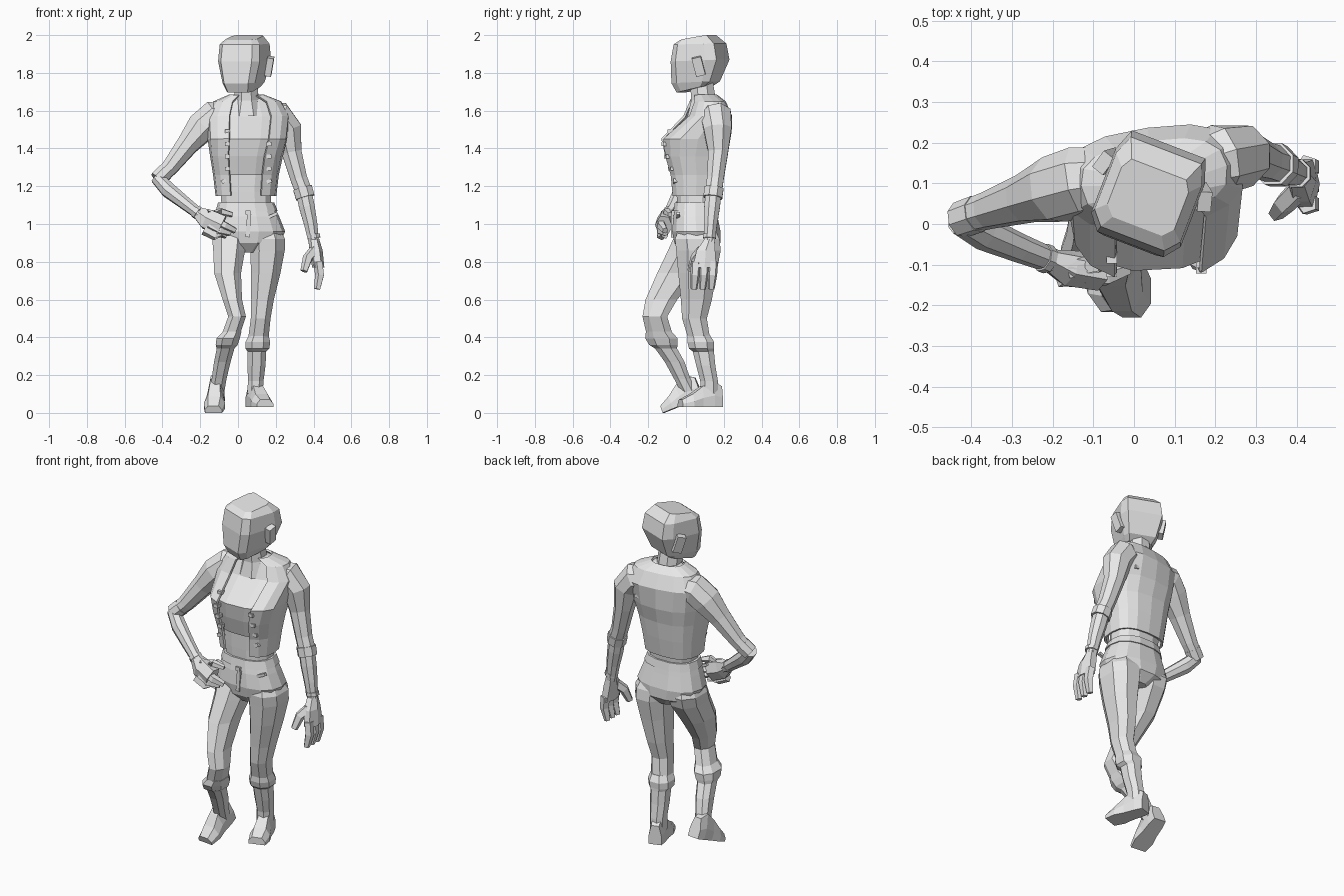
import bpy
import bmesh
from math import sin, cos, pi, radians, copysign
from mathutils import Vector, Matrix, Euler
from mathutils.bvhtree import BVHTree

default_cube = bpy.data.objects.get("Cube")
if default_cube:
    bpy.data.objects.remove(default_cube, do_unlink=True)

# Single plain grey material
GREY = (0.8, 0.8, 0.8, 1.0)
grey = bpy.data.materials.new("light_grey")
grey.diffuse_color = GREY
grey.use_nodes = True
for node in grey.node_tree.nodes:
    if node.type == "BSDF_PRINCIPLED":
        node.inputs["Base Color"].default_value = GREY


def finish(name, bm):
    """Turn a bmesh into a flat shaded object."""
    bmesh.ops.recalc_face_normals(bm, faces=bm.faces)
    mesh = bpy.data.meshes.new(name)
    bm.to_mesh(mesh)
    bm.free()
    mesh.materials.append(grey)
    obj = bpy.data.objects.new(name, mesh)
    bpy.context.collection.objects.link(obj)
    return obj


def skin(name, loops, closed=True):
    """Bridge equal point loops; closed loops are capped at both ends."""
    bm = bmesh.new()
    rows = [[bm.verts.new(point) for point in loop] for loop in loops]
    count = len(rows[0])
    for low, high in zip(rows, rows[1:]):
        for i in range(count if closed else count - 1):
            j = (i + 1) % count
            bm.faces.new((low[i], low[j], high[j], high[i]))
    if closed:
        bm.faces.new(rows[0])
        bm.faces.new(rows[-1])
    return finish(name, bm)


def rounded(value, power):
    return copysign(abs(value) ** power, value)


def loft(name, rings, sides=8, power=0.85, gap=None, grow=0.0):
    """Stack of level rings (x, y, z, half width, half depth, yaw)."""
    loops = []
    for x, y, z, wide, deep, *yaw in rings:
        turn = Matrix.Rotation(radians(yaw[0]) if yaw else 0, 3, "Z")
        if gap is None:
            angles = [(i + 0.5) * 2 * pi / sides for i in range(sides)]
        else:
            angles = [gap + (2 * pi - 2 * gap) * i / sides for i in range(sides + 1)]
        loops.append([
            Vector((x, y, z)) + turn @ Vector((
                (wide + grow) * rounded(sin(a), power),
                -(deep + grow) * rounded(cos(a), power), 0))
            for a in angles])
    return skin(name, loops, closed=gap is None)


def tube(name, path, sides=8, flat=1.0):
    """Rings of (x, y, z, radius) set square to the path they follow."""
    points = [Vector(p[:3]) for p in path]
    loops = []
    for i, point in enumerate(points):
        along = points[min(i + 1, len(points) - 1)] - points[max(i - 1, 0)]
        if along.z < 0:
            along = -along
        turn = Vector((0, 0, 1)).rotation_difference(along)
        radius = path[i][3]
        angles = [(k + 0.5) * 2 * pi / sides for k in range(sides)]
        loops.append([point + turn @ Vector((radius * cos(a), flat * radius * sin(a), 0))
                      for a in angles])
    return skin(name, loops)


def block(name, place, size, spin=(0, 0, 0)):
    bm = bmesh.new()
    bmesh.ops.create_cube(bm, size=1)
    turn = Euler([radians(s) for s in spin]).to_matrix().to_4x4()
    bm.transform(Matrix.Translation(place) @ turn @ Matrix.Diagonal((*size, 1)))
    return finish(name, bm)


def on_front(name, target, x, z, size, tilt=0):
    """Place a small block on the front surface of another part."""
    mesh = target.data
    tree = BVHTree.FromPolygons([v.co for v in mesh.vertices],
                                [p.vertices for p in mesh.polygons])
    hit, normal, _, _ = tree.ray_cast(Vector((x, -1, z)), Vector((0, 1, 0)))
    if hit:
        block(name, hit, size, (0, tilt, 0))


# Head: chamfered rings of (front z, back z, front y, back y, half width)
HEAD = Matrix.Translation((0.04, 0.078, 0)) @ Matrix.Rotation(radians(-21), 4, "Z")
head_rings = [(1.695, 1.73, -.115, .045, .075), (1.745, 1.755, -.14, .08, .092),
              (1.86, 1.87, -.137, .126, .118), (1.95, 1.955, -.122, .11, .113),
              (1.975, 2.0, -.09, .06, .088)]
loops = []
for zf, zb, front, back, wide in head_rings:
    half = [(.74, front), (1, front * .72), (1, back * .55), (.82, back)]
    outline = [(wide * w, y) for w, y in half] + [(-wide * w, y) for w, y in reversed(half)]
    loops.append([HEAD @ Vector((x, y, zf + (zb - zf) * (y - front) / (back - front)))
                  for x, y in outline])
skin("head", loops)
for label, side in (("left", 1), ("right", -1)):
    block(label + "_ear", HEAD @ Vector((side * .122, .035, 1.835)), (.034, .05, .10),
          (14, side * 10, side * 18 - 21))
tube("neck", [(.045, .10, 1.58, .10), (.045, .092, 1.66, .07), (.04, .08, 1.77, .064)])

# Torso: shirt, bare waist and open jacket share one shape
torso = [(.045, .10, 1.68, .085, .055, 6), (.05, .115, 1.645, .172, .08, 8),
         (.05, .115, 1.57, .212, .112, 8), (.05, .045, 1.45, .2, .172, 3),
         (.045, .042, 1.36, .182, .152), (.042, .05, 1.26, .163, .13),
         (.042, .047, 1.15, .15, .115)]
loft("shirt", torso[:-1], sides=14, power=.75, grow=-.012)
waist = [(.042, .055, 1.27, .15, .11), (.04, .052, 1.17, .136, .105),
         (.045, .05, 1.10, .136, .10)]
loft("waist", waist, sides=12, power=.8)
jacket = loft("jacket", torso, sides=14, power=.75, gap=.42, grow=.005)
shell = jacket.modifiers.new("thickness", "SOLIDIFY")
shell.thickness, shell.offset = .012, 0
for x in (-.055, .165):
    for row in range(5):
        on_front("jacket_button", jacket, x - .02 * (row == 4) * (x < 0), 1.49 - .066 * row,
                 (.026, .03, .02), -25 if row == 4 else 0)

# Trousers: waistband, hips, fly and pocket edges
hips = loft("hips", [(.043, .05, 1.11, .142, .105), (.048, .05, 1.04, .17, .119),
                     (.053, .055, .96, .197, .131), (.055, .06, .90, .165, .124),
                     (.055, .06, .85, .05, .08)], sides=14, power=.82)
loft("waistband", [(.043, .05, 1.115, .142, .105), (.046, .05, 1.07, .158, .113)],
     sides=14, power=.82, grow=.006)
on_front("fly", hips, .055, .99, (.022, .016, .12), 4)
on_front("waist_button", hips, .052, 1.06, (.026, .03, .022))
for side in (1, -1):
    on_front("pocket_edge", hips, .05 + side * .12, 1.04, (.085, .018, .016), -side * 24)

# Legs down to the boot tops
loft("left_trouser_leg", [(.145, .055, 1.0, .065, .09), (.154, .06, .92, .102, .126),
                          (.156, .066, .86, .098, .126), (.147, .06, .74, .083, .108),
                          (.13, .055, .60, .064, .088), (.12, .045, .50, .056, .07),
                          (.105, .075, .37, .058, .06)])
loft("right_trouser_leg", [(-.035, .055, 1.0, .065, .09), (-.045, .05, .92, .098, .126),
                           (-.047, .028, .86, .09, .132), (-.055, -.042, .74, .076, .118),
                           (-.03, -.13, .60, .055, .09), (-.005, -.165, .51, .05, .07),
                           (-.05, -.13, .38, .052, .075)])

# Boot shafts with flared cuffs
loft("left_boot_shaft", [(.11, .068, .41, .056, .064), (.105, .078, .375, .07, .076),
                         (.103, .082, .34, .067, .07), (.10, .092, .325, .053, .06),
                         (.098, .105, .25, .051, .054), (.094, .122, .17, .044, .05),
                         (.09, .125, .10, .044, .05)])
loft("right_boot_shaft", [(-.03, -.145, .43, .052, .072), (-.052, -.13, .395, .066, .092),
                          (-.06, -.12, .36, .062, .08), (-.066, -.105, .34, .05, .062),
                          (-.083, -.06, .27, .047, .056), (-.10, -.02, .18, .042, .046),
                          (-.112, .015, .11, .042, .046)])


def boot_foot(name, place, yaw, pitch):
    """Foot from heel to toe as stations of (y, half width, height)."""
    turn = (Matrix.Translation(place) @ Matrix.Rotation(radians(yaw), 4, "Z")
            @ Matrix.Rotation(radians(pitch), 4, "X"))
    stations = [(.075, .036, .11), (.03, .043, .14), (-.035, .046, .11),
                (-.09, .056, .07), (-.15, .046, .04)]
    shape = [(-1, 0), (-1, .45), (-.6, 1), (.6, 1), (1, .45), (1, 0)]
    skin(name, [[turn @ Vector((w * a, y, h * b)) for a, b in shape]
                for y, w, h in stations])


boot_foot("left_foot", (.097, .113, .03), 18, 0)
boot_foot("right_foot", (-.115, .02, .0565), -6, 22)

# Sleeves with turned cuffs
tube("left_sleeve", [(.14, .14, 1.57, .07), (.215, .16, 1.565, .088),
                     (.264, .168, 1.50, .08), (.284, .17, 1.38, .057),
                     (.322, .155, 1.24, .048), (.343, .148, 1.185, .048)])
tube("left_cuff", [(.342, .148, 1.19, .055), (.356, .142, 1.14, .054)])
tube("right_sleeve", [(-.04, .12, 1.57, .07), (-.135, .105, 1.565, .088),
                      (-.195, .085, 1.51, .085), (-.268, .062, 1.42, .062),
                      (-.36, .033, 1.30, .047), (-.41, .018, 1.25, .042)])
tube("right_cuff", [(-.385, .025, 1.275, .047), (-.428, .01, 1.235, .045)])

# Forearms with wrist bands
tube("left_forearm", [(.35, .145, 1.16, .045), (.365, .138, 1.09, .045),
                      (.385, .13, 1.0, .038), (.402, .124, .90, .03)])
tube("left_wrist_band", [(.399, .125, .945, .037), (.402, .124, .925, .037)])
tube("right_forearm", [(-.43, .01, 1.245, .036), (-.37, -.022, 1.18, .043),
                       (-.28, -.06, 1.11, .036), (-.19, -.095, 1.04, .03)])
tube("right_wrist_band", [(-.225, -.082, 1.068, .036), (-.21, -.088, 1.056, .036)])

# Left hand hanging open
loft("left_palm", [(.402, .124, .92, .028, .03), (.412, .105, .86, .036, .056),
                   (.425, .098, .77, .032, .07)], sides=6)
for i in range(3):
    y = .052 + .046 * i
    tube("left_finger", [(.425, y, .80, .027), (.434, y - .004, .73, .026),
                         (.42, y - .01, .655, .018)], sides=5)
tube("left_thumb", [(.405, .085, .86, .03), (.37, .05, .82, .028),
                    (.35, .025, .75, .02)], sides=5)

# Right hand resting on the hip
tube("right_palm", [(-.215, -.086, 1.06, .034), (-.165, -.108, 1.025, .06),
                    (-.085, -.118, .99, .062)], sides=6, flat=.75)
for i in range(3):
    drop = .026 * i
    tube("right_finger", [(-.13 - drop, -.13, 1.02 - drop, .026),
                          (-.07 - drop, -.13, .99 - drop, .025),
                          (-.015 - drop, -.11, .965 - drop * .5, .017)], sides=5)
tube("right_thumb", [(-.16, -.11, 1.055, .026), (-.09, -.10, 1.065, .022),
                     (-.03, -.085, 1.05, .014)], sides=5)
